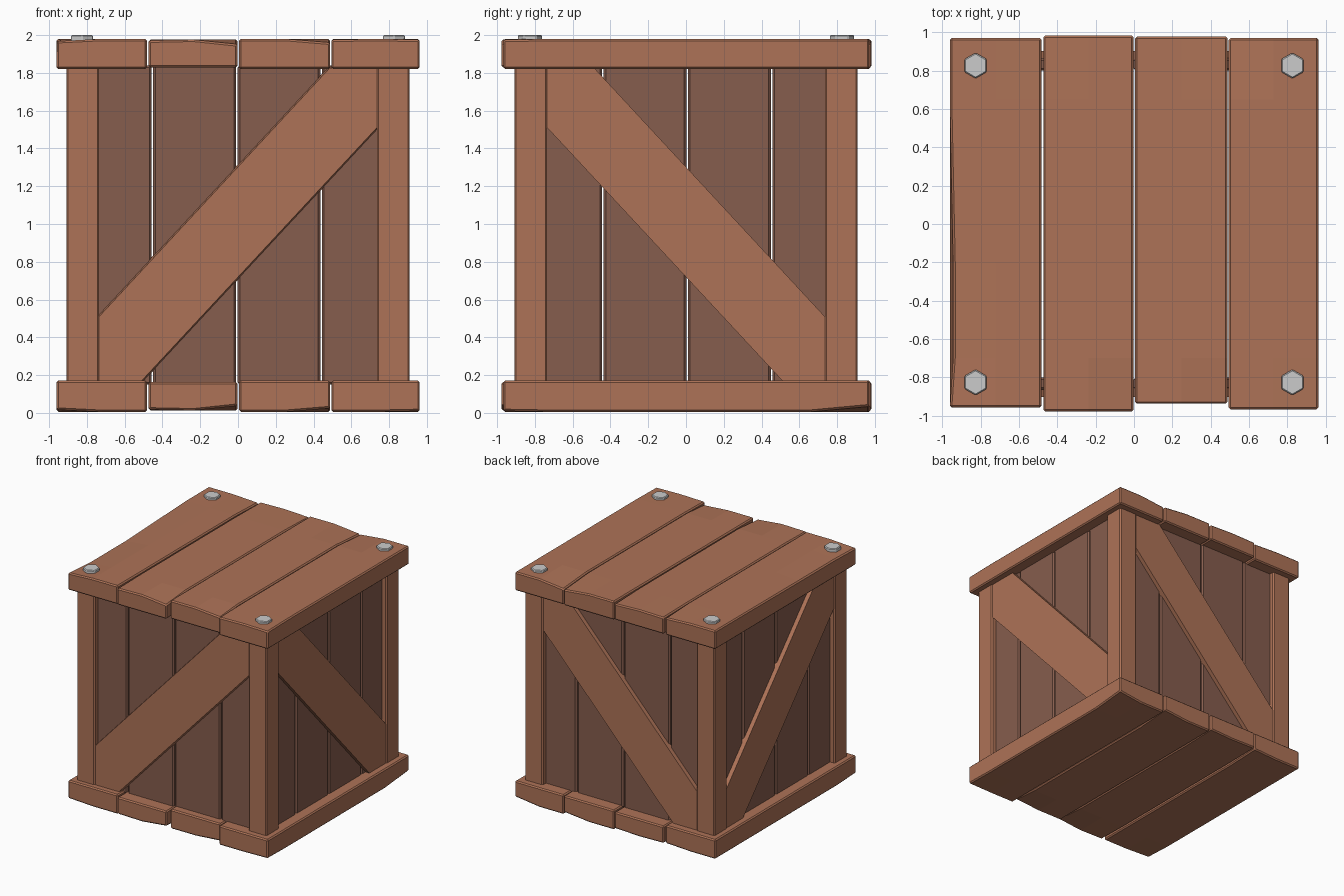
import bpy, bmesh
from mathutils import Vector

if "Cube" in bpy.data.objects:
    bpy.data.objects.remove(bpy.data.objects["Cube"])


def material(name, rgb):
    m = bpy.data.materials.new(name)
    m.diffuse_color = (*rgb, 1)
    m.use_nodes = True
    m.node_tree.nodes["Principled BSDF"].inputs["Base Color"].default_value = m.diffuse_color
    return m


WOOD = material("wood", (0.42, 0.17, 0.095))
DARK = material("dark_wood", (0.24, 0.11, 0.075))


def finish(name, bm, mat=None, bevel=0.0):
    bmesh.ops.recalc_face_normals(bm, faces=bm.faces)
    me = bpy.data.meshes.new(name)
    bm.to_mesh(me)
    bm.free()
    ob = bpy.data.objects.new(name, me)
    bpy.context.collection.objects.link(ob)
    if mat:
        me.materials.append(mat)
    if bevel:
        mod = ob.modifiers.new("Bevel", 'BEVEL')
        mod.width = bevel
        mod.segments = 1
        mod.limit_method = 'ANGLE'
        mod.angle_limit = 0.8
    return ob


def box(lo, hi):
    bm = bmesh.new()
    bmesh.ops.create_cube(bm, size=1)
    lo, hi = Vector(lo), Vector(hi)
    for v in bm.verts:
        v.co = Vector([(lo[i] + hi[i]) / 2 + v.co[i] * (hi[i] - lo[i]) for i in range(3)])
    return bm


def worn_plank(name, lo, hi, dips, outer, chip=0.0):
    """Board cut near its ends; outer corners (left/right, front/back) sink by dips."""
    bm = box(lo, hi)
    cuts = [((lo[0] + hi[0]) / 2, 0)] + [(y, 1) for y in (-0.7, -0.2, 0.65)]
    for at, axis in cuts:
        p, n = Vector(), Vector()
        p[axis], n[axis] = at, 1
        bmesh.ops.bisect_plane(bm, geom=bm.verts[:] + bm.edges[:] + bm.faces[:],
                               plane_co=p, plane_no=n)
    z = hi[2] if outer > 0 else lo[2]
    corners = [(lo[0], lo[1]), (hi[0], lo[1]), (lo[0], hi[1]), (hi[0], hi[1])]
    for v in bm.verts:
        if abs(v.co.z - z) < 1e-4:
            for (x, y), d in zip(corners, dips):
                if abs(v.co.x - x) < 1e-4 and abs(v.co.y - y) < 1e-4:
                    v.co.z -= outer * d
            # chipped outer edge
            if chip and abs(v.co.x - lo[0]) < 1e-4 and -0.75 < v.co.y < 0:
                v.co.x += chip
                v.co.z -= outer * chip
    return finish(name, bm, WOOD, 0.01)


# Lid and base boards: x range, y range, corner wear
boards = [
    (-0.96, -0.482, -0.957, 0.97, (0.012, 0.0, 0.0, 0.012), 0.018),
    (-0.473, -0.002, -0.977, 0.983, (0.005, 0.025, 0.005, 0.01), 0),
    (0.006, 0.488, -0.937, 0.977, (0.0, 0.02, 0.0, 0.025), 0),
    (0.494, 0.962, -0.967, 0.97, (0.005, 0.005, 0.025, 0.0), 0),
]
for i, (x0, x1, y0, y1, dips, chip) in enumerate(boards):
    s = 0.008 if i == 1 else 0
    worn_plank(f"lid_board_{i + 1}", (x0, y0, 1.82 + s), (x1, y1, 1.98 - s / 2), dips, 1, chip)
    base_dips = (0.0, 0.005, 0.0, 0.03) if i == 3 else dips
    worn_plank(f"base_board_{i + 1}", (x0, y0, 0.005 + s), (x1, y1, 0.172 - s), base_dips, -1)

# Corner posts
for sx in (-1, 1):
    for sy in (-1, 1):
        side = ("front" if sy < 0 else "back") + ("_left" if sx < 0 else "_right")
        cx, cy = sx * 0.822, sy * 0.822
        finish("post_" + side, box((cx - 0.087, cy - 0.087, 0.15), (cx + 0.087, cy + 0.087, 1.84)),
               WOOD, 0.01)
        # Hexagonal bolt head
        bm = bmesh.new()
        bmesh.ops.create_cone(bm, cap_ends=True, segments=6, radius1=0.067, radius2=0.067, depth=0.05)
        for v in bm.verts:
            v.co += Vector((sx * 0.826, sy * 0.826, 1.975))
        finish("bolt_" + side, bm, None, 0.006)

# Walls: u runs along the wall, d points outward
walls = {
    "front": lambda u, d, z: (u, -d, z),
    "back": lambda u, d, z: (u, d, z),
    "right": lambda u, d, z: (d, -u, z),
    "left": lambda u, d, z: (-d, -u, z),
}
brace = [(-0.735, 0.51), (-0.735, 0.165), (-0.515, 0.165),
         (0.735, 1.51), (0.735, 1.825), (0.485, 1.825)]
seams = [-0.82, -0.453, -0.006, 0.44, 0.82]

for wall, place in walls.items():
    # Recessed dark wall boards
    for i in range(4):
        bm = box((seams[i] + 0.004, 0.80, 0.15), (seams[i + 1] - 0.004, 0.865, 1.84))
        for v in bm.verts:
            v.co = place(*v.co)
        finish(f"{wall}_wall_board_{i + 1}", bm, DARK, 0.012)
    # Diagonal brace; the front one has slanted long edges
    bm = bmesh.new()
    taper = 0.014 if wall == "front" else 0
    rings = []
    for d, t in ((0.85, taper), (0.902, 0)):
        shift = (0, 0, -t, 0, 0, t)
        shift = (t, -t, -t, -t, t, t)
        rings.append([bm.verts.new(place(u, d, z + (s if k in (0, 2, 3, 5) else 0)))
                      for k, ((u, z), s) in enumerate(zip(brace, shift))])
    for r in rings:
        bm.faces.new(r)
    for k in range(6):
        m = (k + 1) % 6
        bm.faces.new((rings[0][k], rings[0][m], rings[1][m], rings[1][k]))
    finish(f"{wall}_brace", bm, WOOD)
